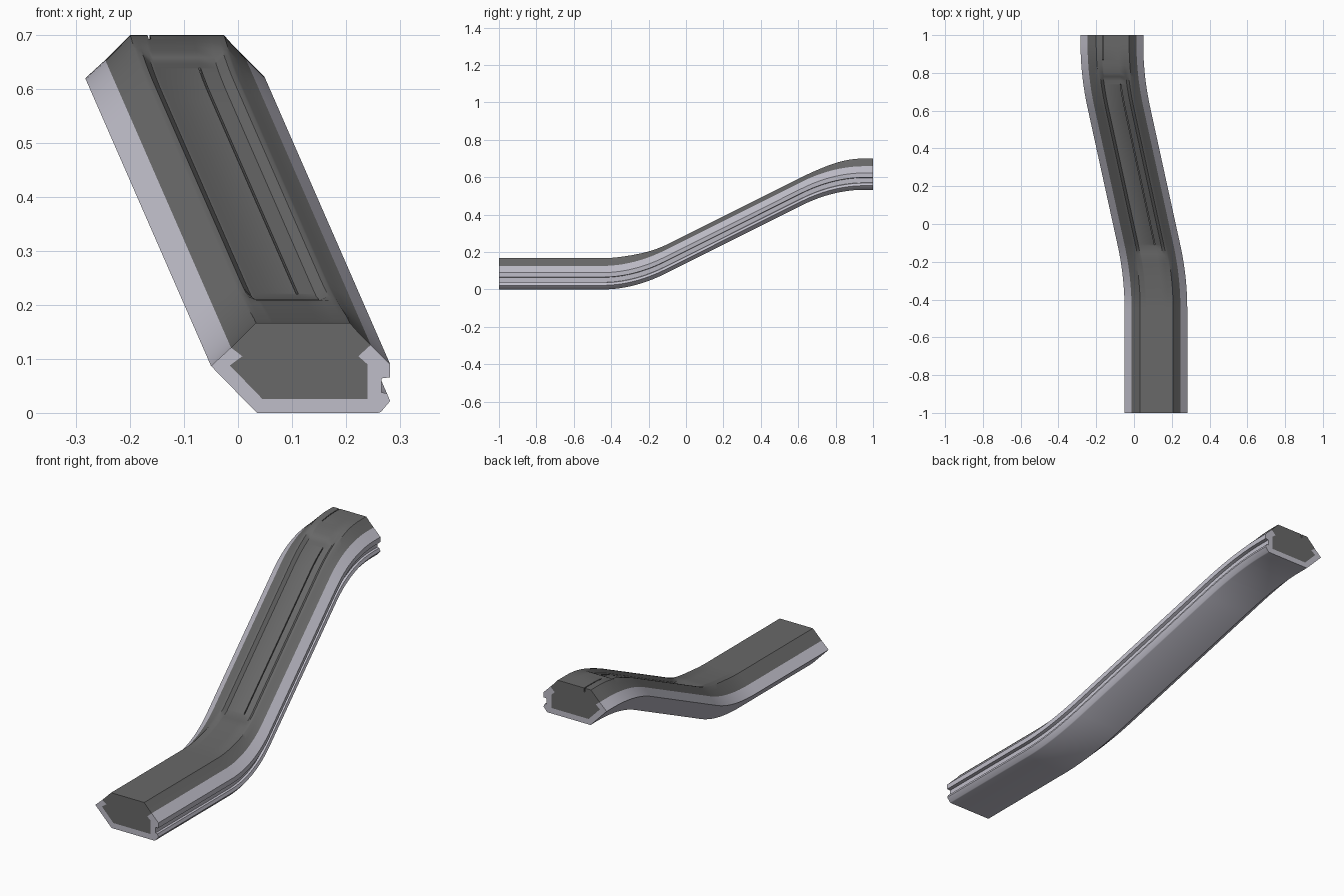
import bpy, bmesh

if "Cube" in bpy.data.objects:
    bpy.data.objects.remove(bpy.data.objects["Cube"])

DX, DZ = -0.233, 0.533          # sideways and upward shift of the far end


def bend(y):
    """0..1 shift: flat, rounded knee, straight ramp, rounded knee, flat."""
    a, b, h = -0.28, 0.785, 0.17

    def ramp(s):
        if s <= -h:
            return 0.0
        if s >= h:
            return s
        return (s + h) ** 2 / (4 * h)
    return (ramp(y - a) - ramp(y - b)) / (b - a)


def smooth(y, a, b):
    t = min(1, max(0, (y - a) / (b - a)))
    return t * t * (3 - 2 * t)


def sweep(name, section, ys, color):
    """Loft upright x-z sections along the bent path and cap both ends."""
    bm = bmesh.new()
    rings = []
    for y in ys:
        t = bend(y)
        rings.append([bm.verts.new((x + t * DX, y, z + t * DZ)) for x, z in section(y)])
    n = len(rings[0])
    for r, s in zip(rings, rings[1:]):
        for i in range(n):
            j = (i + 1) % n
            bm.faces.new((r[i], r[j], s[j], s[i]))
    bm.faces.new(rings[0])
    bm.faces.new(rings[-1])
    bmesh.ops.recalc_face_normals(bm, faces=bm.faces[:])
    me = bpy.data.meshes.new(name)
    bm.to_mesh(me)
    bm.free()
    ob = bpy.data.objects.new(name, me)
    bpy.context.collection.objects.link(ob)
    mat = bpy.data.materials.new(name + "_grey")
    mat.diffuse_color = color
    mat.use_nodes = True
    mat.node_tree.nodes["Principled BSDF"].inputs["Base Color"].default_value = mat.diffuse_color
    me.materials.append(mat)
    bpy.ops.object.select_all(action='DESELECT')
    ob.select_set(True)
    bpy.context.view_layer.objects.active = ob
    bpy.ops.object.shade_smooth_by_angle(angle=0.5)
    return ob


# pocket that holds the core, shared by shell and core (left lip to right lip)
POCKET = [(-0.013, 0.121), (0.008, 0.105), (-0.015, 0.088), (0.045, 0.026),
          (0.24, 0.026), (0.24, 0.09), (0.223, 0.105), (0.246, 0.126)]

# outer face of the shell, with the side groove on the right
OUTER = [(0.282, 0.09), (0.282, 0.066), (0.266, 0.064), (0.266, 0.038), (0.276, 0.036),
         (0.282, 0.022), (0.265, 0.002), (0.26, 0.0), (0.035, 0.0), (-0.05, 0.087)]


def shell_section(y):
    return POCKET + OUTER


def core_section(y):
    # rim eases down over the knees, panel inside it sinks more sharply
    e = smooth(y, -0.36, -0.08) * (1 - smooth(y, 0.64, 0.92))
    r = smooth(y, -0.19, -0.12) * (1 - smooth(y, 0.75, 0.83))
    rim = 0.167 - 0.016 * e
    panel = rim - 0.016 * r
    shoulder = 0.150 - 0.012 * e
    slot = 0.018 if y > 0.869 else 0.0          # short slot at the far end
    seam = 0.008 if -0.11 < y < 0.74 else 0.0   # thin line along the panel

    def cut(x, d, w=0.002):
        return [(x + w, panel), (x + w, panel - d), (x - w, panel - d), (x - w, panel)]
    top = [(0.222, shoulder), (0.207, rim - 0.002 * e), (0.203, rim), (0.195, rim), (0.180, panel)]
    top += cut(0.147, seam) + cut(0.067, slot)
    top += [(0.060, panel), (0.045, rim), (0.037, rim), (0.033, rim - 0.002 * e), (0.016, shoulder)]
    return POCKET + top


# stations: straight ends, dense knees, step positions of the details
YS = [-1, -0.75, -0.55]
YS += [-0.46 + 0.02 * i for i in range(20)]
YS += [0.1, 0.35, 0.6]
YS += [0.62 + 0.02 * i for i in range(18)]
YS += [-0.111, -0.109, 0.739, 0.741, 0.868, 0.87, 1]
YS = sorted(set(round(y, 4) for y in YS))

sweep("rail_shell", shell_section, YS, (0.52, 0.51, 0.58, 1))
sweep("rail_core", core_section, YS, (0.14, 0.14, 0.14, 1))
